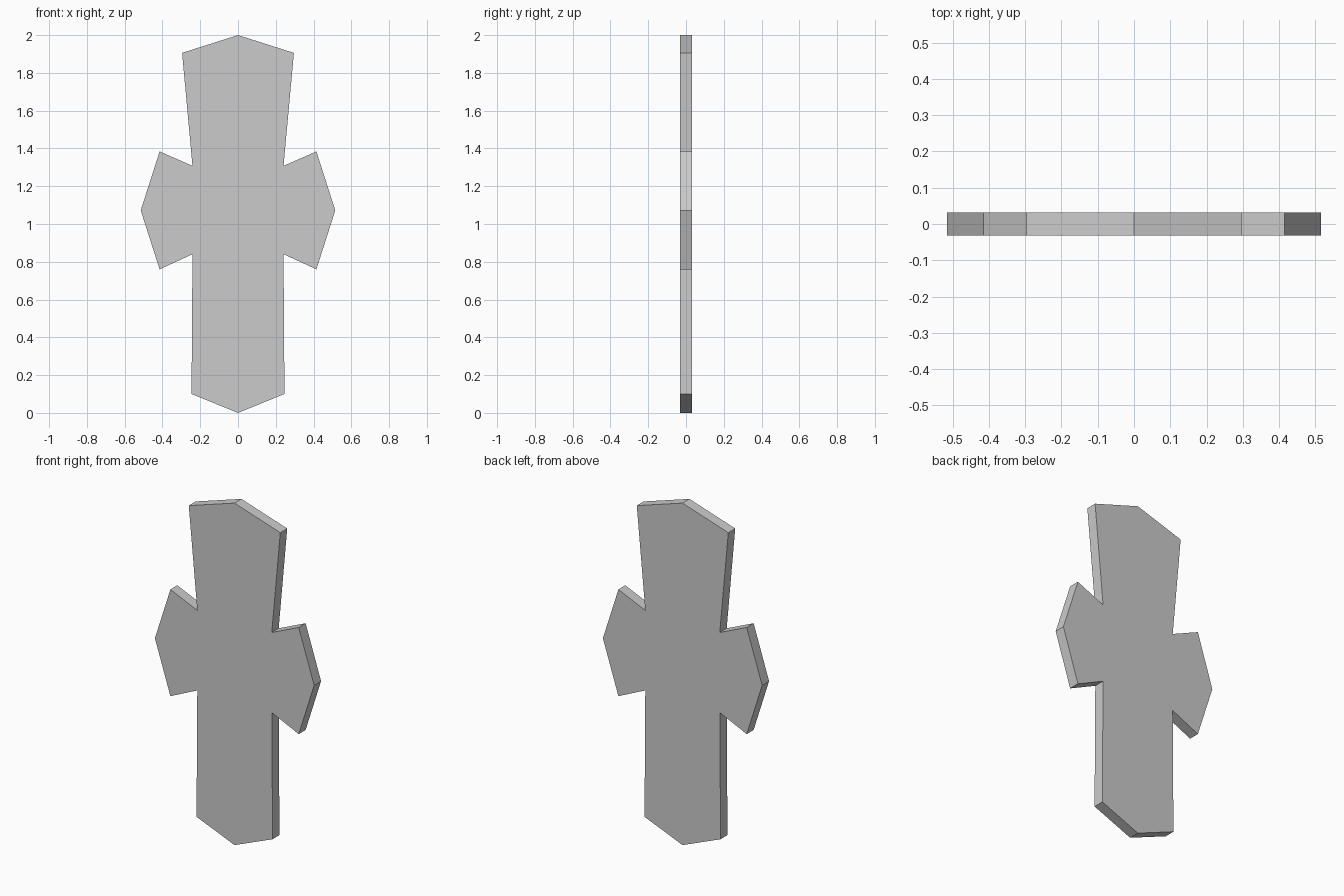
import bpy, bmesh
from mathutils import Vector

if "Cube" in bpy.data.objects:
    bpy.data.objects.remove(bpy.data.objects["Cube"])

HALF_DEPTH = 0.032

# Right half of the outline (x, z), from top peak to bottom point
half = [(0, 2.0), (0.296, 1.906), (0.241, 1.308), (0.415, 1.384), (0.515, 1.072),
        (0.415, 0.76), (0.241, 0.84), (0.246, 0.1), (0, 0)]
outline = half + [(-x, z) for x, z in reversed(half[1:-1])]

# Flat cross-shaped slab: fill the outline, then extrude it through the depth
bm = bmesh.new()
front = bm.faces.new([bm.verts.new((x, -HALF_DEPTH, z)) for x, z in outline])
ext = bmesh.ops.extrude_face_region(bm, geom=[front], use_keep_orig=True)
back = [g for g in ext["geom"] if isinstance(g, bmesh.types.BMVert)]
bmesh.ops.translate(bm, verts=back, vec=Vector((0, 2 * HALF_DEPTH, 0)))
bmesh.ops.recalc_face_normals(bm, faces=bm.faces[:])

mesh = bpy.data.meshes.new("cross_slab")
bm.to_mesh(mesh)
bm.free()
bpy.context.collection.objects.link(bpy.data.objects.new("cross_slab", mesh))
